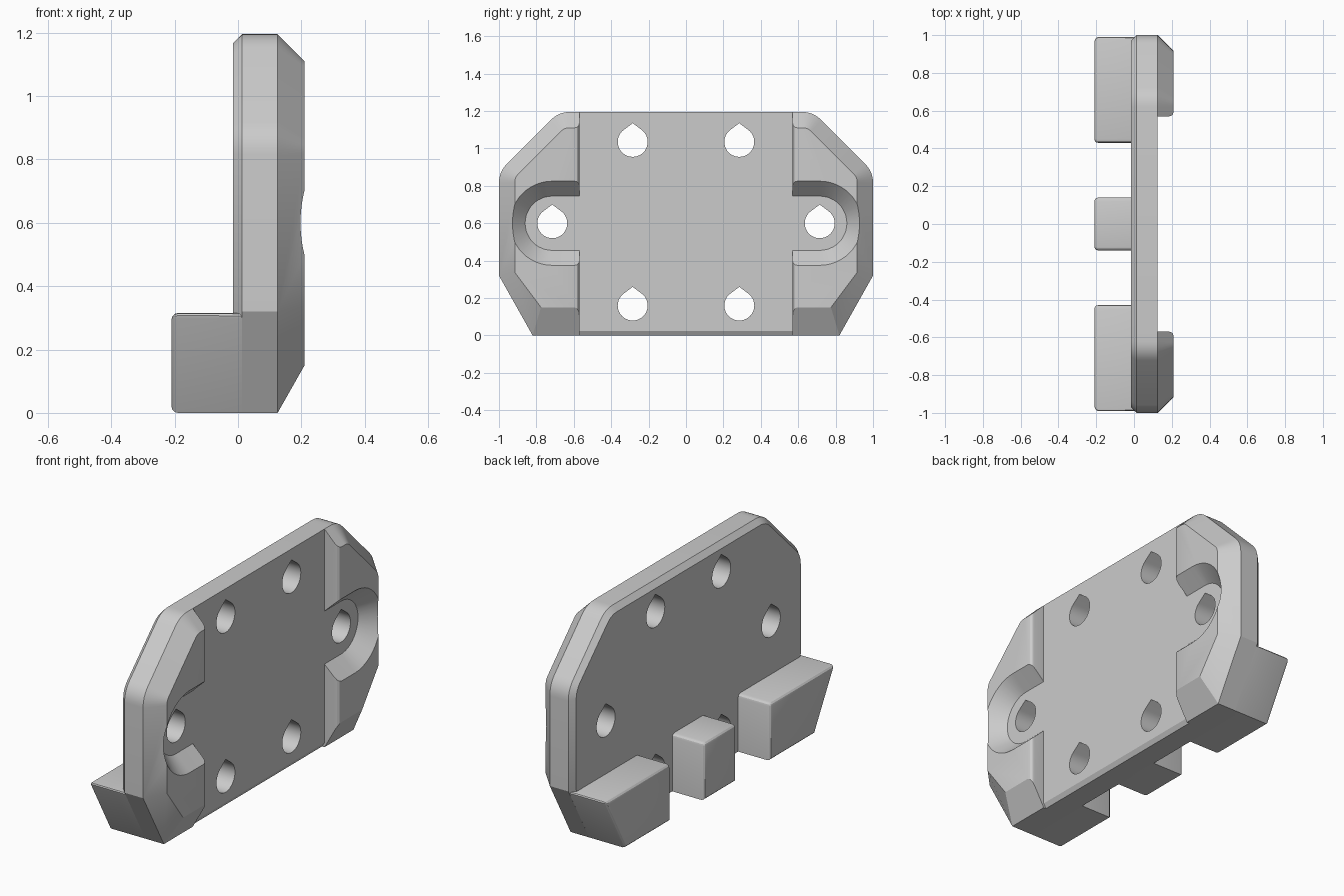
import bpy, bmesh, math
from mathutils import Vector

if "Cube" in bpy.data.objects:
    bpy.data.objects.remove(bpy.data.objects["Cube"], do_unlink=True)

grey = bpy.data.materials.new("light_grey")
grey.use_nodes = True
grey.diffuse_color = (0.6, 0.6, 0.6, 1)
grey.node_tree.nodes["Principled BSDF"].inputs["Base Color"].default_value = (0.6, 0.6, 0.6, 1)

BACK, FACE, TOP = -0.015, 0.125, 0.21   # depths along x


def rounded(points, corners, t, steps=6):
    """Outline of (y, z) points with the listed corners rounded."""
    out = []
    for i, p in enumerate(points):
        p = Vector(p)
        if i not in corners:
            out.append(p)
            continue
        a = p + (Vector(points[i - 1]) - p).normalized() * t
        b = p + (Vector(points[(i + 1) % len(points)]) - p).normalized() * t
        for k in range(steps + 1):
            s = k / steps
            out.append(a * (1 - s) ** 2 + p * 2 * s * (1 - s) + b * s * s)
    return out


def loft(name, rings, side=1, bevel=None, width=0.02):
    """Solid through (x, outline) rings; bevel picks edges to soften."""
    bm = bmesh.new()
    loops = [[bm.verts.new((x, side * p[0], p[1])) for p in outline] for x, outline in rings]
    n = len(loops[0])
    for a, b in zip(loops, loops[1:]):
        for i in range(n):
            j = (i + 1) % n
            bm.faces.new((a[i], a[j], b[j], b[i]))
    bm.faces.new(loops[0])
    bm.faces.new(loops[-1])
    bmesh.ops.recalc_face_normals(bm, faces=bm.faces)
    if bevel:
        edges = [e for e in bm.edges if bevel(e.verts[0].co, e.verts[1].co)]
        bmesh.ops.bevel(bm, geom=edges, offset=width, segments=3, profile=0.5, affect='EDGES')
    mesh = bpy.data.meshes.new(name)
    bm.to_mesh(mesh)
    bm.free()
    mesh.materials.append(grey)
    obj = bpy.data.objects.new(name, mesh)
    bpy.context.collection.objects.link(obj)
    return obj


def cut(obj, cutter):
    cutter.hide_render = True
    mod = obj.modifiers.new("cut", 'BOOLEAN')
    mod.operation = 'DIFFERENCE'
    mod.solver = 'EXACT'
    mod.object = cutter
    bpy.context.view_layer.objects.active = obj
    bpy.ops.object.modifier_apply(modifier=mod.name)
    bpy.data.objects.remove(cutter, do_unlink=True)


def smooth(obj):
    bpy.ops.object.select_all(action='DESELECT')
    obj.select_set(True)
    bpy.context.view_layer.objects.active = obj
    bpy.ops.object.shade_smooth_by_angle(angle=math.radians(25))


def teardrop(y, z, r=0.08, tip=0.1, steps=32):
    """Round hole with a pointed top."""
    start = math.acos(r / tip)
    pts = [(y, z + tip)]
    for k in range(steps + 1):
        a = start + (2 * math.pi - 2 * start) * k / steps
        pts.append((y + r * math.sin(a), z + r * math.cos(a)))
    return pts


def slot(r, y=0.715, z=0.6, steps=24):
    """U outline, open towards the middle of the plate."""
    arc = [(y + r * math.cos(a), z + r * math.sin(a))
           for a in (math.pi * (k / steps - 0.5) for k in range(steps + 1))]
    return [(0.5, z - r)] + arc + [(0.5, z + r)]


def mirrored(half):
    return half + [(-y, z) for y, z in reversed(half)]


# Back plate with a chamfered rear rim
outer = mirrored([(0.82, 0), (1, 0.32), (1, 0.875), (0.68, 1.195)])
inner = mirrored([(0.788, 0), (0.972, 0.327), (0.972, 0.868), (0.668, 1.167)])
corners = (2, 3, 4, 5)
rim = rounded(outer, corners, 0.06)
plate = loft("back_plate", [(BACK, rounded(inner, corners, 0.05)), (0.013, rim), (FACE, rim)])

# Screw holes
for y, z in [(0.285, 1.035), (0.285, 0.16), (0.715, 0.6)]:
    for side in (1, -1):
        hole = teardrop(y, z)
        cut(plate, loft("hole_cutter", [(-0.1, hole), (0.3, hole)], side))

# Small chamfer along the lower front edge between the pads
wedge = loft("edge_cutter", [(0.11, [(-0.57, -0.01), (0.57, -0.01), (0.57, 0), (-0.57, 0)]),
                             (0.13, [(-0.57, -0.01), (0.57, -0.01), (0.57, 0.033), (-0.57, 0.033)])])
cut(plate, wedge)
smooth(plate)

# Raised end pads with sloped rims and a flared slot
base = [(0.57, 0), (0.82, 0), (1, 0.32), (1, 0.875), (0.68, 1.195), (0.57, 1.195)]
crown = [(0.57, 0.15), (0.775, 0.15), (0.915, 0.337), (0.915, 0.845), (0.65, 1.11), (0.57, 1.11)]


def pad_edge(a, b):
    return all(abs(abs(v.y) - 0.57) < 0.001 and v.x > 0.2 for v in (a, b))


for side, label in ((1, "rear"), (-1, "front")):
    pad = loft(label + "_pad", [(FACE, rounded(base, (3, 4), 0.06)),
                                (TOP, rounded(crown, (3, 4), 0.026))], side, pad_edge, 0.025)
    cut(pad, loft("slot_cutter", [(FACE - 0.017, slot(0.129)), (TOP + 0.017, slot(0.241))], side))
    smooth(pad)


# Hooks on the back, softened except along the base and where they join
def hook_edge(a, b):
    if min(a.x, b.x) > 0:
        return False
    if abs(a.x - b.x) < 0.001:
        return True
    return a.z > 0.1


end_hook = [(0.43, 0), (0.82, 0), (0.997, 0.315), (0.43, 0.315)]
mid_hook = [(-0.14, 0), (0.14, 0), (0.14, 0.315), (-0.14, 0.315)]
for name, outline, side in (("rear_hook", end_hook, 1), ("front_hook", end_hook, -1),
                            ("middle_hook", mid_hook, 1)):
    smooth(loft(name, [(-0.21, outline), (0.06, outline)], side, hook_edge))
